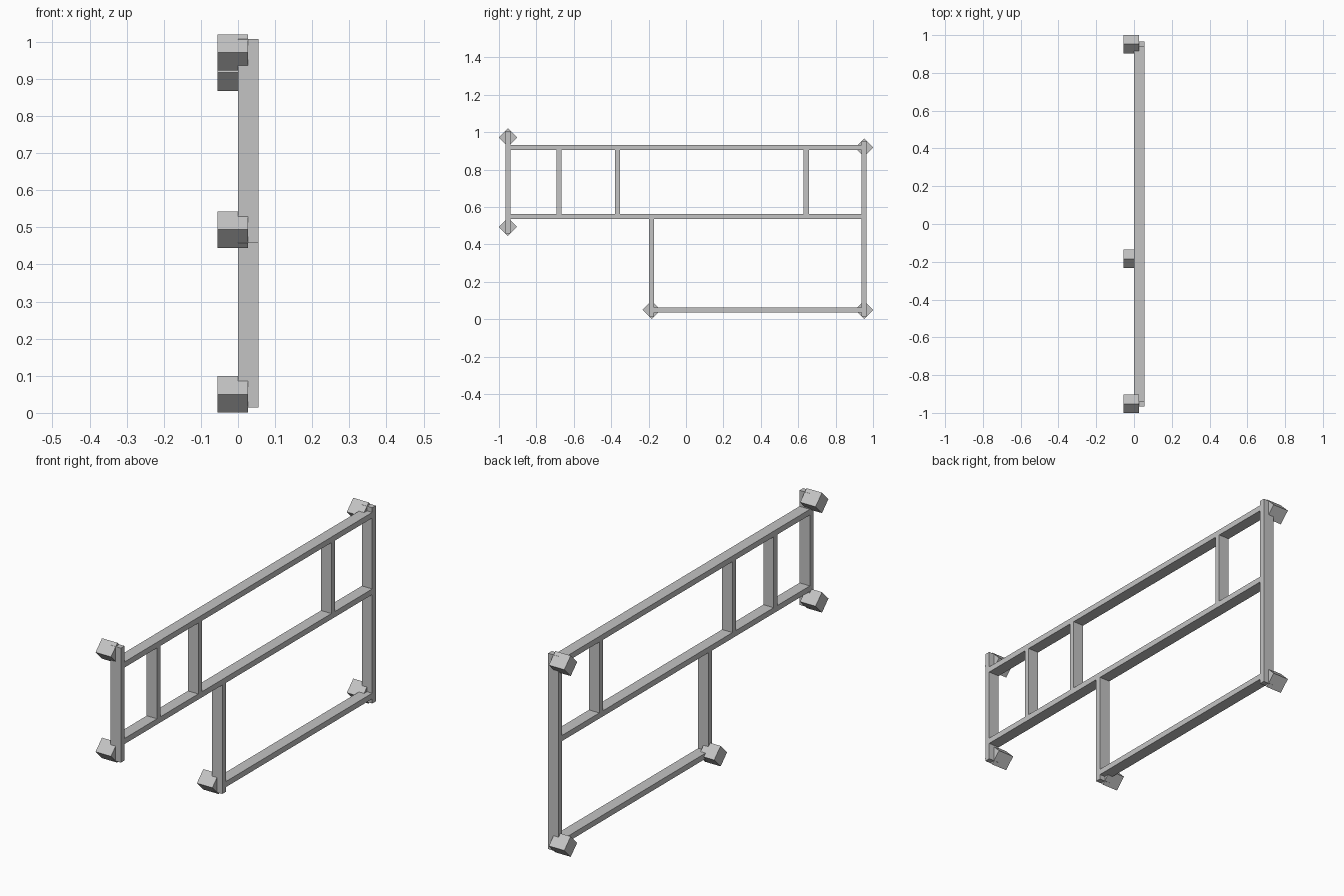
import bpy
from math import pi, sqrt

cube = bpy.data.objects.get("Cube")
if cube:
    bpy.data.objects.remove(cube, do_unlink=True)

grey = bpy.data.materials.new("grey")
grey.use_nodes = True
grey.diffuse_color = (0.55, 0.55, 0.55, 1)
grey.node_tree.nodes["Principled BSDF"].inputs["Base Color"].default_value = (0.55, 0.55, 0.55, 1)

BAR = 0.027       # bar thickness
DEPTH = 0.055     # bar depth
HALF = BAR / 2
EXT = 0.036       # post overrun past a mounting block
BLOCK = 0.049 * sqrt(2)

FRONT, MID, BACK = -0.952, -0.184, 0.952
TOP, WAIST, BOTTOM = 0.917, 0.55, 0.05
FRONT_HIGH, FRONT_LOW = 0.971, 0.494


def box(name, loc, size, turn=0):
    bpy.ops.mesh.primitive_cube_add(size=1, location=loc, rotation=(turn, 0, 0))
    ob = bpy.context.object
    ob.name = name
    ob.scale = size
    ob.data.materials.append(grey)


def post(name, y, low, high):
    box(name, (DEPTH / 2, y, (low + high) / 2), (DEPTH, BAR, high - low))


def rail(name, z, start, end):
    box(name, (DEPTH / 2, (start + end) / 2, z), (DEPTH, end - start, BAR))


# Main posts
post("front_post", FRONT, FRONT_LOW - EXT, FRONT_HIGH + EXT)
post("back_post", BACK, BOTTOM - EXT, TOP + EXT)
post("lower_middle_post", MID, BOTTOM - EXT, WAIST - HALF)

# Rails between the posts
rail("top_rail", TOP, FRONT + HALF, BACK - HALF)
rail("waist_rail", WAIST, FRONT + HALF, BACK - HALF)
rail("bottom_rail", BOTTOM, MID + HALF, BACK - HALF)

# Upright dividers
for i, y in enumerate((-0.678, -0.366, 0.643)):
    post(f"divider_{i + 1}", y, WAIST + HALF, TOP - HALF)

# Mounting blocks, turned on edge
for name, y, z in (
    ("front_upper", FRONT, FRONT_HIGH),
    ("front_lower", FRONT, FRONT_LOW),
    ("middle_lower", MID, BOTTOM),
    ("back_lower", BACK, BOTTOM),
    ("back_upper", BACK, TOP),
):
    box(name + "_block", (-0.014, y, z), (0.082, BLOCK, BLOCK), pi / 4)
